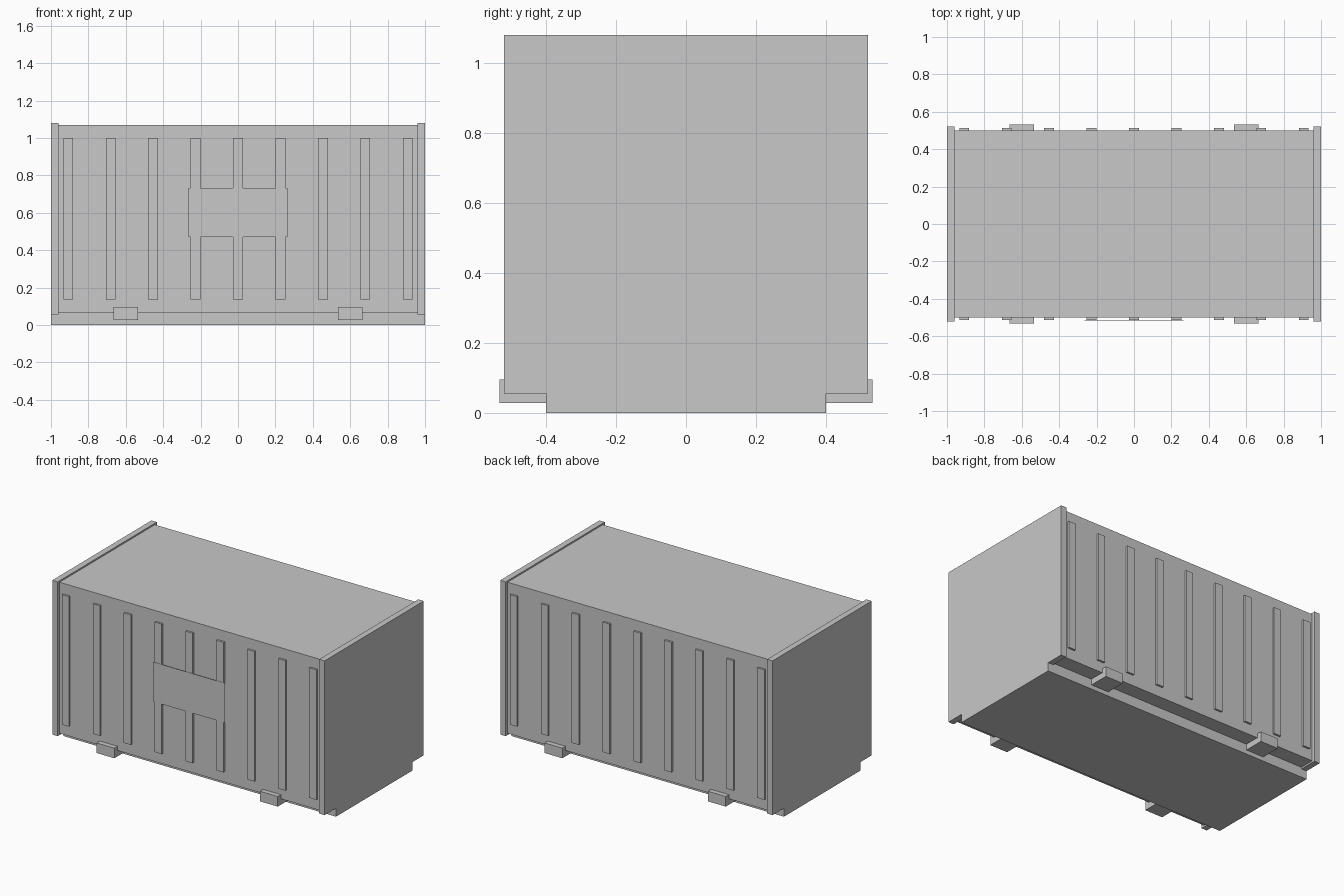
import bpy
import bmesh
from mathutils import Matrix, Vector

default = bpy.data.objects.get("Cube")
if default:
    bpy.data.objects.remove(default, do_unlink=True)

# Single painted-metal colour
paint = bpy.data.materials.new("light_grey")
paint.use_nodes = True
grey = (0.58, 0.58, 0.58, 1)
paint.diffuse_color = grey
paint.node_tree.nodes["Principled BSDF"].inputs["Base Color"].default_value = grey


def box(name, low, high):
    """Flat-shaded box between two opposite corners."""
    low, high = Vector(low), Vector(high)
    bm = bmesh.new()
    bmesh.ops.create_cube(bm, size=1, matrix=Matrix.Diagonal((*(high - low), 1)))
    mesh = bpy.data.meshes.new(name)
    bm.to_mesh(mesh)
    bm.free()
    mesh.materials.append(paint)
    obj = bpy.data.objects.new(name, mesh)
    obj.location = (low + high) / 2
    bpy.context.collection.objects.link(obj)
    return obj


END_X, BODY_Y, BASE_Y = 0.96, 0.5, 0.4
BODY_Z, PLATE_Z = 0.067, 0.056

# Main body and the narrower base beneath it
box("container_body", (-END_X, -BODY_Y, BODY_Z), (END_X, BODY_Y, 1.07))
box("base", (-1, -BASE_Y, 0), (1, BASE_Y, PLATE_Z))
box("base_deck", (-END_X, -BASE_Y, PLATE_Z), (END_X, BASE_Y, BODY_Z))

# Raised end walls
for side, x in (("right", -1), ("left", END_X)):
    box(side + "_end_wall", (x, -0.52, PLATE_Z), (x + 1 - END_X, 0.52, 1.08))

# Side ribs and lifting brackets on both long sides
for side, sign in (("front", -1), ("back", 1)):
    def side_box(name, x, half_width, inner, outer, bottom, top):
        y0, y1 = sorted((sign * inner, sign * outer))
        box(side + name, (x - half_width, y0, bottom), (x + half_width, y1, top))

    for i in range(9):
        side_box("_rib", (i - 4) * 0.227, 0.026, BODY_Y - 0.01, 0.513, 0.137, 1)
    for x in (-0.6, 0.6):
        side_box("_bracket", x, 0.065, BASE_Y, 0.533, 0.028, 0.095)

# Thin plate mounted over the middle front ribs
box("front_sign_plate", (-0.265, -0.515, 0.47), (0.265, -0.513, 0.733))
